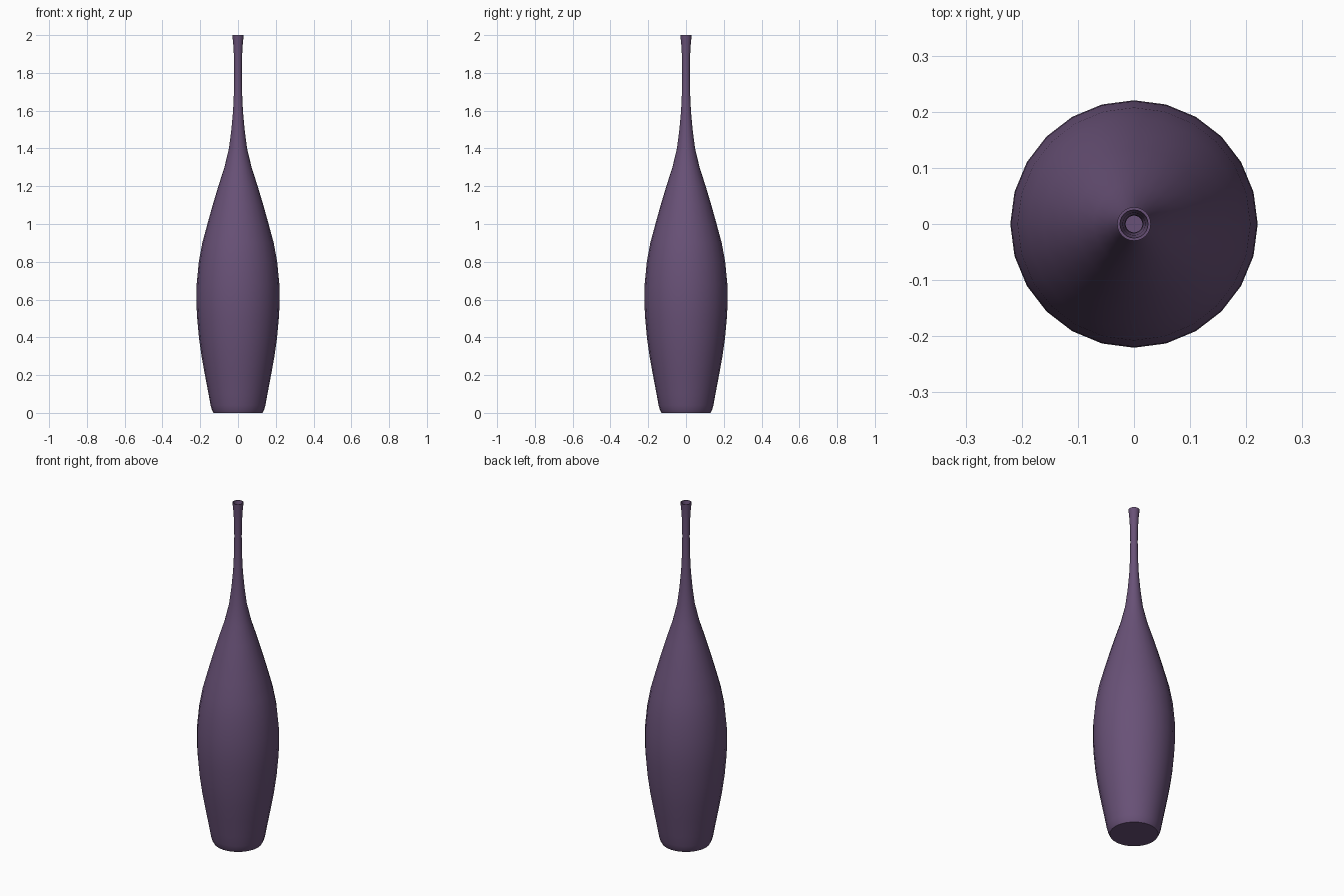
import bpy, bmesh, math

if "Cube" in bpy.data.objects:
    bpy.data.objects.remove(bpy.data.objects["Cube"])

SIDES = 24
WALL = 0.005

# Outer outline of the vase, base to lip: (radius, height)
outer = [(0.130, 0.0), (0.138, 0.015), (0.145, 0.04), (0.156, 0.10), (0.175, 0.20),
         (0.193, 0.30), (0.207, 0.40), (0.216, 0.50), (0.2205, 0.58), (0.219, 0.68),
         (0.2075, 0.80), (0.189, 0.90), (0.162, 1.00), (0.134, 1.10), (0.104, 1.20),
         (0.072, 1.30), (0.048, 1.40), (0.035, 1.50), (0.026, 1.60), (0.0215, 1.70),
         (0.020, 1.80), (0.021, 1.88), (0.025, 1.95), (0.030, 2.0)]

# Thin inner wall following the outside, lip to floor
inner = [(r - WALL, max(z, WALL * 2)) for r, z in reversed(outer[1:])]
profile = outer + inner

# Spin the profile and close the base and the inside floor
bm = bmesh.new()
rings = []
for r, z in profile:
    rings.append([bm.verts.new((r * math.cos(2 * math.pi * i / SIDES),
                                r * math.sin(2 * math.pi * i / SIDES), z))
                  for i in range(SIDES)])
for a, b in zip(rings, rings[1:]):
    for i in range(SIDES):
        j = (i + 1) % SIDES
        bm.faces.new((a[i], a[j], b[j], b[i]))
bm.faces.new(rings[0][::-1])
bm.faces.new(rings[-1])
bmesh.ops.recalc_face_normals(bm, faces=bm.faces[:])

mesh = bpy.data.meshes.new("vase")
bm.to_mesh(mesh)
bm.free()
vase = bpy.data.objects.new("vase", mesh)
bpy.context.collection.objects.link(vase)

# Single dull purple glaze
glaze = bpy.data.materials.new("dull purple")
glaze.diffuse_color = (0.14, 0.083, 0.185, 1)
glaze.use_nodes = True
glaze.node_tree.nodes["Principled BSDF"].inputs["Base Color"].default_value = glaze.diffuse_color
mesh.materials.append(glaze)

# Smooth body with crisp lip and base edges
bpy.context.view_layer.objects.active = vase
vase.select_set(True)
bpy.ops.object.shade_smooth_by_angle(angle=math.radians(40))
